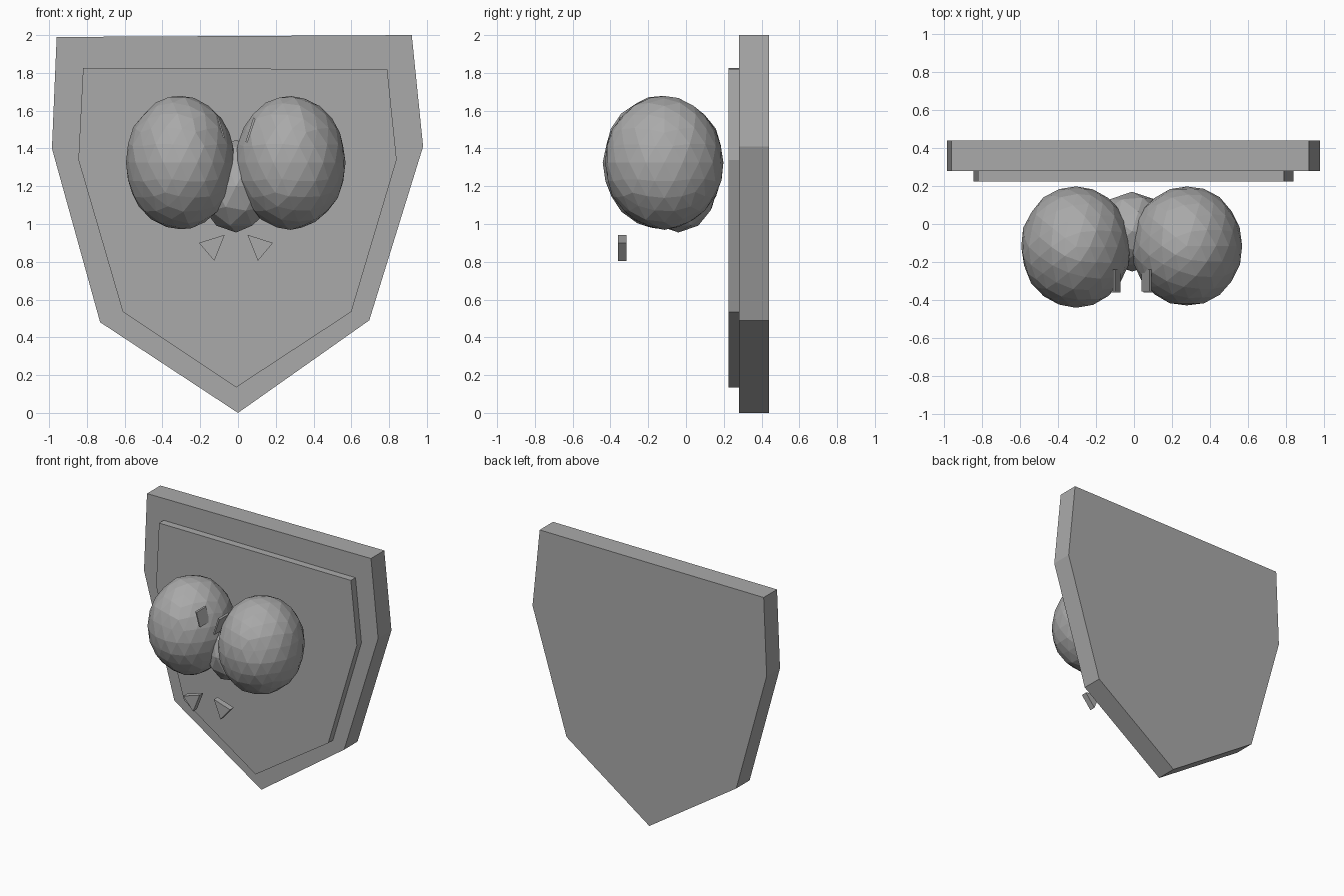
import bpy, bmesh, random
from mathutils import Vector

if "Cube" in bpy.data.objects:
    bpy.data.objects.remove(bpy.data.objects["Cube"])

random.seed(4)
grey = bpy.data.materials.new("plain grey")
grey.diffuse_color = (0.4, 0.4, 0.4, 1)
grey.use_nodes = True
grey.node_tree.nodes["Principled BSDF"].inputs["Base Color"].default_value = grey.diffuse_color


def finish(bm, name):
    bmesh.ops.recalc_face_normals(bm, faces=bm.faces)
    me = bpy.data.meshes.new(name)
    bm.to_mesh(me)
    bm.free()
    me.materials.append(grey)
    ob = bpy.data.objects.new(name, me)
    bpy.context.collection.objects.link(ob)
    return ob


def prism(name, outline, y0, y1):
    """Extrude an x-z outline from y0 to y1."""
    bm = bmesh.new()
    face = bm.faces.new([bm.verts.new((x, y0, z)) for x, z in outline])
    ext = bmesh.ops.extrude_face_region(bm, geom=[face])["geom"]
    moved = [v for v in ext if isinstance(v, bmesh.types.BMVert)]
    bmesh.ops.translate(bm, verts=moved, vec=(0, y1 - y0, 0))
    return finish(bm, name)


def ball(name, centre, radii, subdivisions, rough=0.0):
    """Faceted ellipsoid with a slightly uneven surface."""
    bm = bmesh.new()
    bmesh.ops.create_icosphere(bm, subdivisions=subdivisions, radius=1)
    for v in bm.verts:
        k = 1 + random.uniform(-rough, rough)
        v.co = Vector([c + r * p * k for c, r, p in zip(centre, radii, v.co)])
    return finish(bm, name)


# Shield-shaped wall plaque and its raised front panel
prism("plaque_back", [(-0.96, 1.99), (0.92, 2.0), (0.98, 1.41), (0.695, 0.49),
                      (0, 0), (-0.73, 0.48), (-0.985, 1.40)], 0.28, 0.44)
prism("plaque_panel", [(-0.82, 1.825), (0.79, 1.82), (0.84, 1.34), (0.60, 0.535),
                       (-0.01, 0.135), (-0.61, 0.535), (-0.845, 1.34)], 0.225, 0.28)

# Two large eyeballs and the small head wedged behind them
ball("left_eye", (-0.305, -0.12, 1.325), (0.29, 0.32, 0.355), 3, 0.012)
ball("right_eye", (0.278, -0.115, 1.325), (0.292, 0.315, 0.352), 3, 0.012)
ball("head", (-0.01, -0.04, 1.2), (0.2, 0.21, 0.245), 2)

# Thin slanted pupils poking out of the eyes
prism("left_pupil", [(-0.11, 1.565), (-0.10, 1.56), (-0.07, 1.455), (-0.08, 1.46)],
      -0.355, -0.24)
prism("right_pupil", [(0.082, 1.565), (0.092, 1.555), (0.05, 1.43), (0.04, 1.435)],
      -0.355, -0.24)

# Two small teeth below
prism("left_tooth", [(-0.207, 0.90), (-0.07, 0.943), (-0.125, 0.805)], -0.36, -0.315)
prism("right_tooth", [(0.05, 0.943), (0.185, 0.90), (0.105, 0.805)], -0.36, -0.315)
